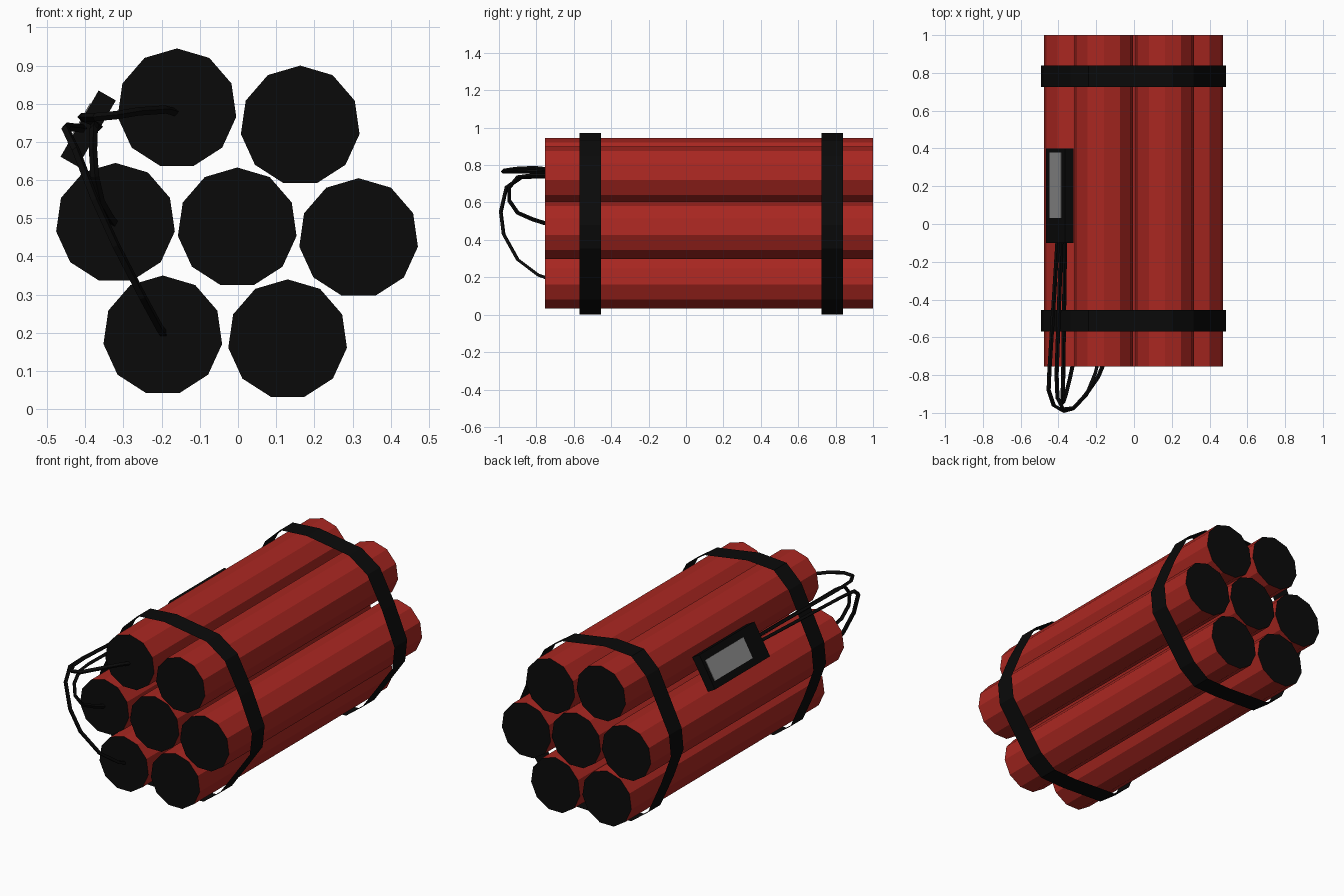
import bpy, math
from mathutils import Matrix, Vector

if "Cube" in bpy.data.objects:
    bpy.data.objects.remove(bpy.data.objects["Cube"])


def material(name, rgb):
    m = bpy.data.materials.new(name)
    m.diffuse_color = (*rgb, 1)
    m.use_nodes = True
    m.node_tree.nodes["Principled BSDF"].inputs["Base Color"].default_value = m.diffuse_color
    return m


RED = material("red_paper", (0.40, 0.02, 0.015))
BLACK = material("black", (0.003, 0.003, 0.003))
GREY = material("screen_grey", (0.27, 0.27, 0.27))


def prism(name, profile, y0, y1, mat, cap_mat=None):
    """Sweep an x-z profile along y, with caps if cap_mat is given."""
    n = len(profile)
    verts = [(x, y, z) for y in (y0, y1) for x, z in profile]
    faces = [(i, i + n, (i + 1) % n + n, (i + 1) % n) for i in range(n)]
    if cap_mat:
        faces += [tuple(range(n)), tuple(reversed(range(n, 2 * n)))]
    me = bpy.data.meshes.new(name)
    me.from_pydata(verts, [], faces)
    me.materials.append(mat)
    if cap_mat:
        me.materials.append(cap_mat)
        for p in me.polygons[-2:]:
            p.material_index = 1
    ob = bpy.data.objects.new(name, me)
    bpy.context.collection.objects.link(ob)
    return ob


def box(name, size, matrix, mat):
    bpy.ops.mesh.primitive_cube_add(size=1)
    ob = bpy.context.object
    ob.name = name
    ob.data.transform(Matrix.Diagonal((*size, 1)))
    ob.matrix_world = matrix
    ob.data.materials.append(mat)
    return ob


def wire(name, points):
    cu = bpy.data.curves.new(name, 'CURVE')
    cu.dimensions = '3D'
    cu.bevel_depth = 0.011
    cu.bevel_resolution = 0
    sp = cu.splines.new('POLY')
    sp.points.add(len(points) - 1)
    for p, co in zip(sp.points, points):
        p.co = (*co, 1)
    sp.use_smooth = False
    cu.materials.append(BLACK)
    ob = bpy.data.objects.new(name, cu)
    bpy.context.collection.objects.link(ob)


# Seven eleven-sided sticks with black ends
SIDES, R = 11, 0.157
centres = [(-0.16, 0.788), (0.163, 0.743), (-0.321, 0.488), (-0.002, 0.476),
           (0.316, 0.448), (-0.197, 0.193), (0.13, 0.183)]
for i, (cx, cz) in enumerate(centres):
    ring = []
    for k in range(SIDES):
        a = math.pi / 2 + k * math.tau / SIDES
        ring.append((cx + R * math.cos(a), cz + R * math.sin(a)))
    # counter-clockwise seen from the front
    prism(f"stick_{i + 1}", ring, -0.755, 1.0, RED, BLACK)

# Two thin straps wrapped round the bundle
strap = [(-0.24, 0.96), (-0.07, 0.972), (0.20, 0.93), (0.315, 0.85),
         (0.41, 0.67), (0.488, 0.48), (0.475, 0.355), (0.38, 0.22),
         (0.28, 0.08), (0.18, 0.005), (0.03, 0.0), (-0.24, 0.012),
         (-0.345, 0.09), (-0.43, 0.28), (-0.492, 0.45), (-0.48, 0.57),
         (-0.335, 0.87)]
strap.reverse()
for name, y in (("front_strap", -0.5125), ("rear_strap", 0.7825)):
    prism(name, strap, y - 0.0575, y + 0.0575, BLACK)

# Tilted timer box with a grey screen
out = Vector((-0.87, 0, 0.5)).normalized()
along = Vector((0, 1, 0))
side = along.cross(out)
rot = Matrix((side, along, out)).transposed().to_4x4()
centre = Vector((-0.3925, 0.15, 0.735))
box("timer_box", (0.2, 0.5, 0.052), Matrix.Translation(centre) @ rot, BLACK)
box("timer_screen", (0.12, 0.345, 0.006),
    Matrix.Translation(centre + out * 0.026 + along * 0.055) @ rot, GREY)

# Wires looping from the box to the stick ends
wire("upper_wire", [(-0.385, -0.09, 0.755), (-0.41, -0.8, 0.765),
                    (-0.405, -0.92, 0.765), (-0.375, -0.98, 0.765),
                    (-0.32, -0.975, 0.77), (-0.26, -0.91, 0.78),
                    (-0.19, -0.81, 0.785), (-0.165, -0.75, 0.778)])
wire("middle_wire", [(-0.365, -0.09, 0.74), (-0.375, -0.82, 0.745),
                     (-0.378, -0.9, 0.735), (-0.38, -0.945, 0.68),
                     (-0.375, -0.945, 0.61), (-0.36, -0.9, 0.545),
                     (-0.34, -0.82, 0.51), (-0.325, -0.75, 0.488)])
wire("lower_wire", [(-0.405, -0.09, 0.735), (-0.448, -0.78, 0.74),
                    (-0.452, -0.88, 0.735), (-0.425, -0.96, 0.68),
                    (-0.375, -0.99, 0.55), (-0.32, -0.975, 0.43),
                    (-0.25, -0.9, 0.295), (-0.205, -0.79, 0.212),
                    (-0.195, -0.75, 0.198)])
